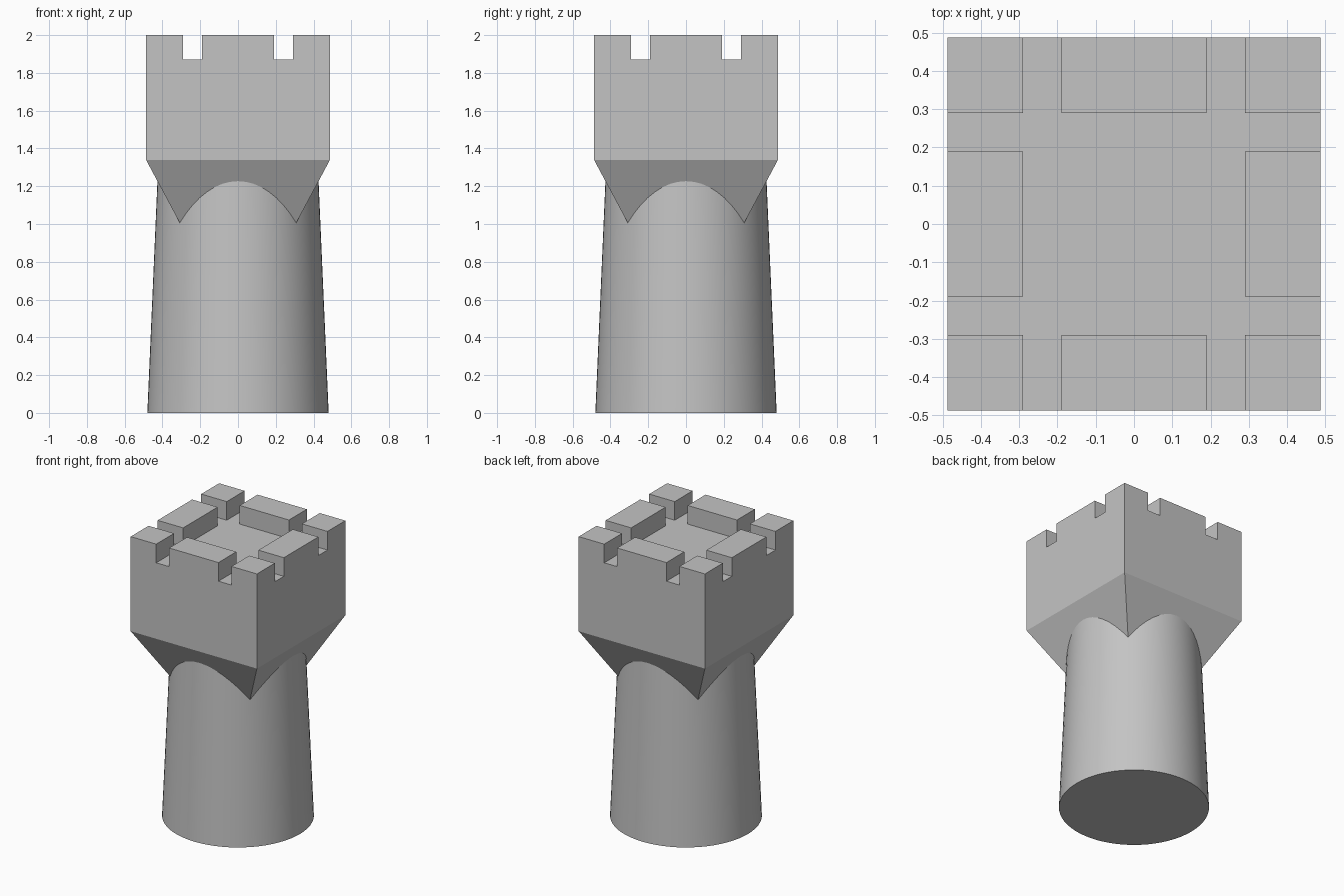
import bpy, bmesh, math

cube = bpy.data.objects.get("Cube")
if cube:
    bpy.data.objects.remove(cube, do_unlink=True)

stone = bpy.data.materials.new("grey stone")
stone.use_nodes = True
GREY = (0.55, 0.55, 0.55, 1)
stone.diffuse_color = GREY
stone.node_tree.nodes["Principled BSDF"].inputs["Base Color"].default_value = GREY

HALF = 0.487                  # half width of the square head
FLOOR, TOP = 1.87, 2.0        # roof floor and merlon tops
HEAD_BASE = 1.34
FLARE_BASE, FLARE_HALF = 0.99, 0.30

# Round tapered shaft, ending inside the flare
shaft_height = 1.26
bpy.ops.mesh.primitive_cone_add(vertices=64, radius1=0.48, radius2=0.425,
                                depth=shaft_height, location=(0, 0, shaft_height / 2))
shaft = bpy.context.object
shaft.name = "round_shaft"
shaft.data.materials.append(stone)
bpy.ops.object.shade_smooth_by_angle(angle=math.radians(30))

# Square head: roof grid split along the gaps between merlons
bm = bmesh.new()
lines = [-HALF, -0.29, -0.19, 0.19, 0.29, HALF]
grid = [[bm.verts.new((x, y, FLOOR)) for y in lines] for x in lines]
merlons = []
for i in range(5):
    for j in range(5):
        face = bm.faces.new((grid[i][j], grid[i + 1][j],
                             grid[i + 1][j + 1], grid[i][j + 1]))
        on_rim = i in (0, 4) or j in (0, 4)
        in_gap = i in (1, 3) or j in (1, 3)
        if on_rim and not in_gap:
            merlons.append(face)


def skirt(edges, z, scale):
    """Extrude a rim downward to height z, scaling it about the axis."""
    new = bmesh.ops.extrude_edge_only(bm, edges=edges)["geom"]
    verts = [g for g in new if isinstance(g, bmesh.types.BMVert)]
    for v in verts:
        v.co = (v.co.x * scale, v.co.y * scale, z)
    ring = set(verts)
    return [g for g in new if isinstance(g, bmesh.types.BMEdge)
            and all(v in ring for v in g.verts)]


# Walls, then the flare that narrows into the shaft
rim = [e for e in bm.edges if e.is_boundary]
rim = skirt(rim, HEAD_BASE, 1)
rim = skirt(rim, FLARE_BASE, FLARE_HALF / HALF)
bmesh.ops.holes_fill(bm, edges=rim, sides=0)

# Merlons
for face in bmesh.ops.extrude_discrete_faces(bm, faces=merlons)["faces"]:
    for v in face.verts:
        v.co.z = TOP

bmesh.ops.recalc_face_normals(bm, faces=bm.faces)
mesh = bpy.data.meshes.new("square_battlement")
bm.to_mesh(mesh)
bm.free()
mesh.materials.append(stone)
head = bpy.data.objects.new("square_battlement", mesh)
bpy.context.collection.objects.link(head)
